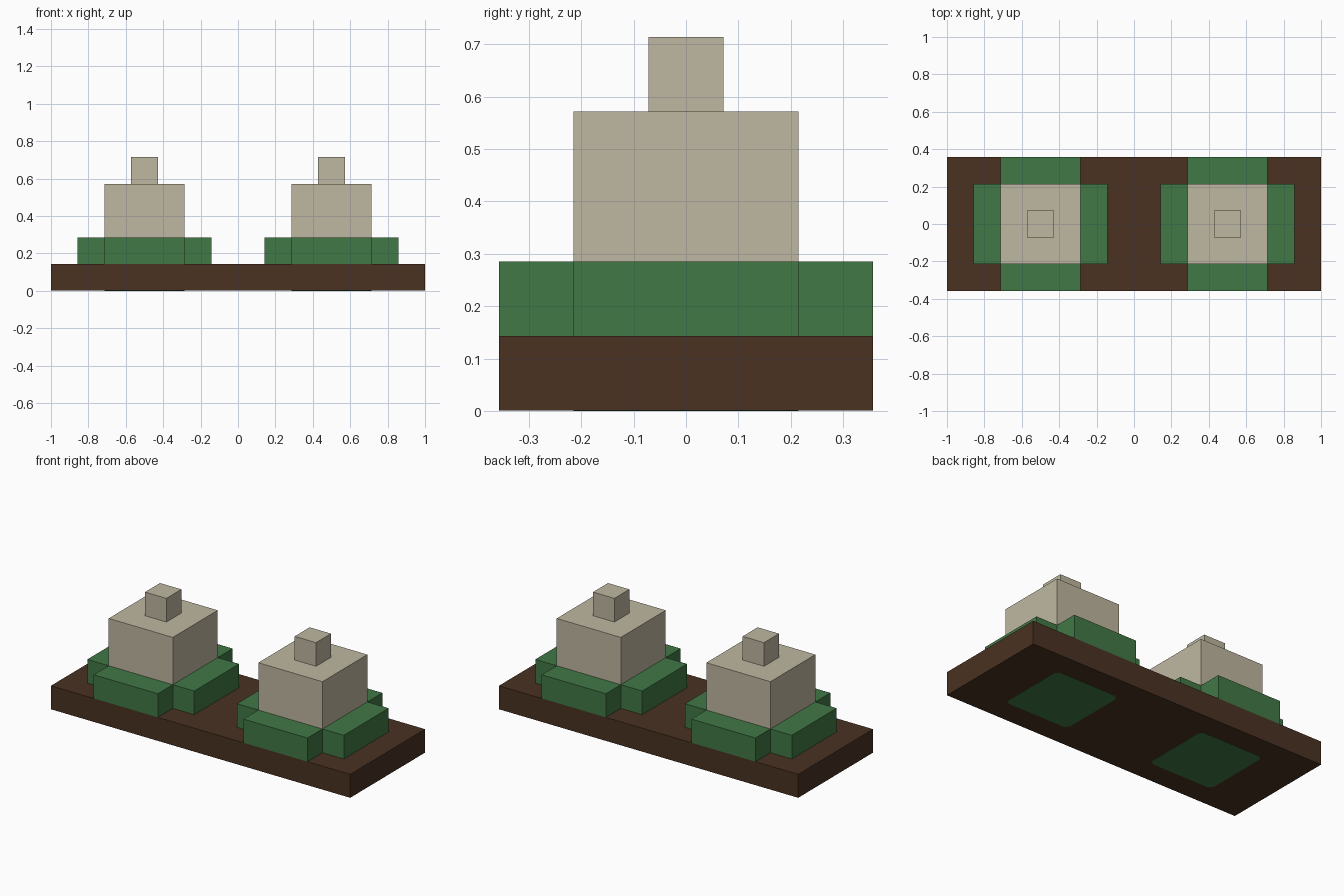
import bpy
import bmesh

if "Cube" in bpy.data.objects:
    bpy.data.objects.remove(bpy.data.objects["Cube"], do_unlink=True)

U = 1 / 7  # block module


def material(name, rgb):
    m = bpy.data.materials.new(name)
    m.use_nodes = True
    m.diffuse_color = (*rgb, 1)
    bsdf = next(n for n in m.node_tree.nodes if n.type == 'BSDF_PRINCIPLED')
    bsdf.inputs["Base Color"].default_value = (*rgb, 1)
    return m


SOIL = material("soil_brown", (0.069, 0.032, 0.016))
LEAF = material("leaf_green", (0.053, 0.188, 0.061))
STONE = material("pale_stone", (0.521, 0.474, 0.356))


def prism(name, outline, z0, z1, mat, x=0):
    """Extrude a flat outline upwards from z0 to z1."""
    bm = bmesh.new()
    base = bm.faces.new([bm.verts.new((px, py, 0)) for px, py in outline])
    ext = bmesh.ops.extrude_face_region(bm, geom=[base], use_keep_orig=True)
    top = [g for g in ext["geom"] if isinstance(g, bmesh.types.BMVert)]
    bmesh.ops.translate(bm, verts=top, vec=(0, 0, z1 - z0))
    bmesh.ops.recalc_face_normals(bm, faces=bm.faces)
    me = bpy.data.meshes.new(name)
    bm.to_mesh(me)
    bm.free()
    me.materials.append(mat)
    ob = bpy.data.objects.new(name, me)
    ob.location = (x, 0, z0)
    bpy.context.collection.objects.link(ob)
    return ob


def rect(hx, hy):
    return [(-hx, -hy), (hx, -hy), (hx, hy), (-hx, hy)]


def corner_ring(points):
    """Repeat the points of one corner by quarter turns."""
    ring = []
    for _ in range(4):
        ring += points
        points = [(-y, x) for x, y in points]
    return ring


A, B, C = 1.5 * U, 2.5 * U, 0.023
CROSS = corner_ring([(B, A), (A, A), (A, B)])
CHAMFERED = corner_ring([(A, A - C), (A - C, A)])

# Ground slab
prism("base_slab", rect(1, B), 0.001, U, SOIL)

# Two matching stacks
for side, x in (("left", 0.5), ("right", -0.5)):
    prism(f"{side}_underside_patch", CHAMFERED, 0, 0.004, LEAF, x)
    prism(f"{side}_leaf_cross", CROSS, U, 2 * U, LEAF, x)
    prism(f"{side}_body_block", rect(A, A), 2 * U, 4 * U, STONE, x)
    prism(f"{side}_top_block", rect(U / 2, U / 2), 4 * U, 5 * U, STONE, x)
